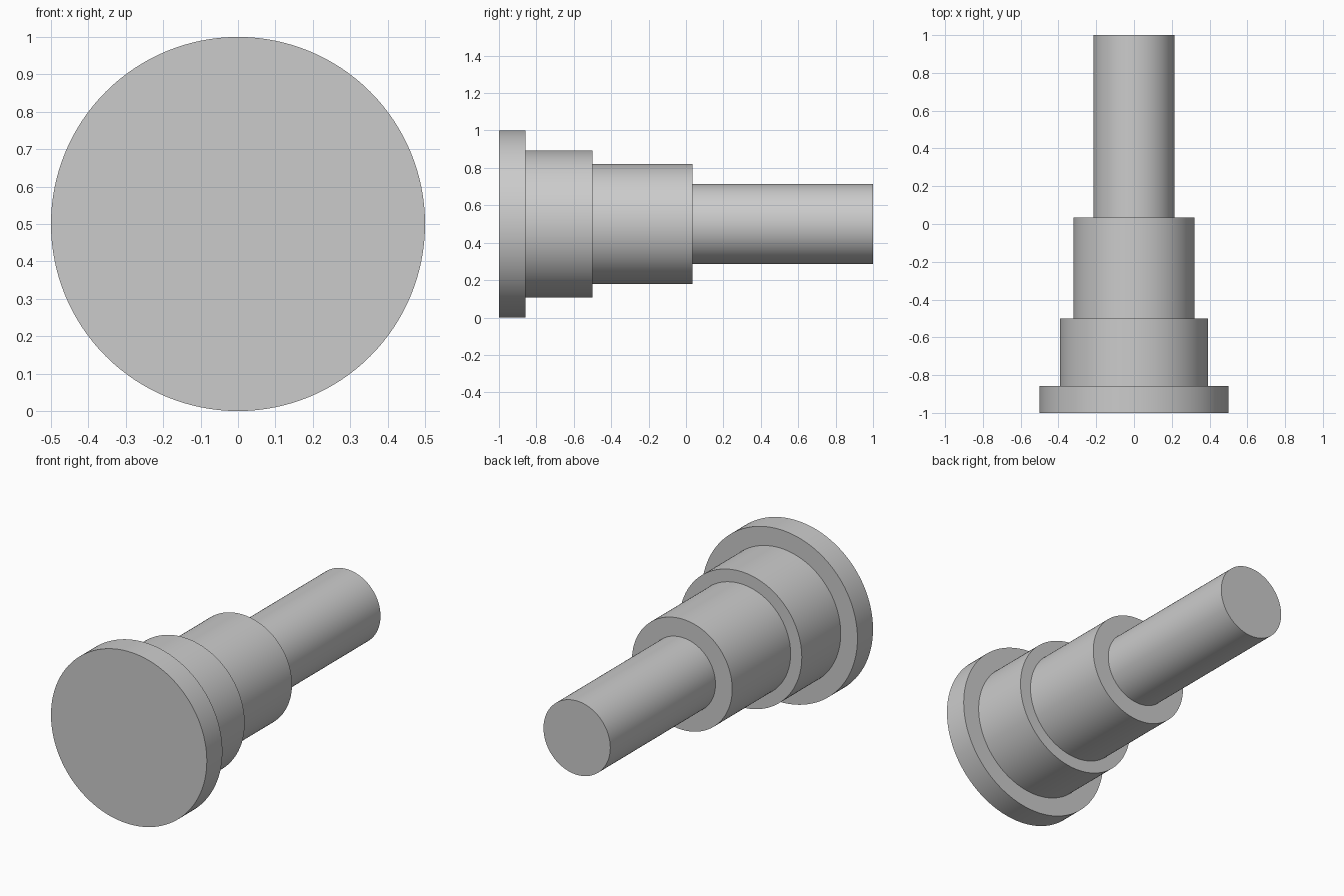
import bpy, bmesh, math

if "Cube" in bpy.data.objects:
    bpy.data.objects.remove(bpy.data.objects["Cube"])

SEGMENTS = 128
UNIT = 1 / 28          # design grid: 56 units long, 28 units across
# (radius, length) of each step, from the front flange to the rear shaft
STEPS = [(14, 4), (11, 10), (9, 15), (6, 27)]

# Half profile of the turned pin
profile = [(0, -1)]
y = -1
for radius, length in STEPS:
    profile.append((radius * UNIT, y))
    y += length * UNIT
    profile.append((radius * UNIT, y))
profile.append((0, y))

# Revolve the profile about the y axis
bm = bmesh.new()
verts = [bm.verts.new((r, py, 0)) for r, py in profile]
edges = [bm.edges.new(pair) for pair in zip(verts, verts[1:])]
bmesh.ops.spin(bm, geom=verts + edges, cent=(0, 0, 0), axis=(0, 1, 0),
               angle=math.tau, steps=SEGMENTS, use_duplicate=False)
bmesh.ops.remove_doubles(bm, verts=bm.verts, dist=1e-5)
bmesh.ops.dissolve_degenerate(bm, edges=bm.edges, dist=1e-6)

# Merge the end fans into single flat caps
for end in (-1, 1):
    cap = [f for f in bm.faces if all(abs(v.co.y - end) < 1e-4 for v in f.verts)]
    bmesh.ops.dissolve_faces(bm, faces=cap, use_verts=False)
bmesh.ops.recalc_face_normals(bm, faces=bm.faces)

mesh = bpy.data.meshes.new("stepped_pin")
bm.to_mesh(mesh)
bm.free()

# Stepped pin, lying along y with its flange resting on the ground
pin = bpy.data.objects.new("stepped_pin", mesh)
pin.location.z = 0.5
bpy.context.collection.objects.link(pin)
bpy.context.view_layer.objects.active = pin
pin.select_set(True)
bpy.ops.object.shade_smooth_by_angle(angle=math.radians(30))
